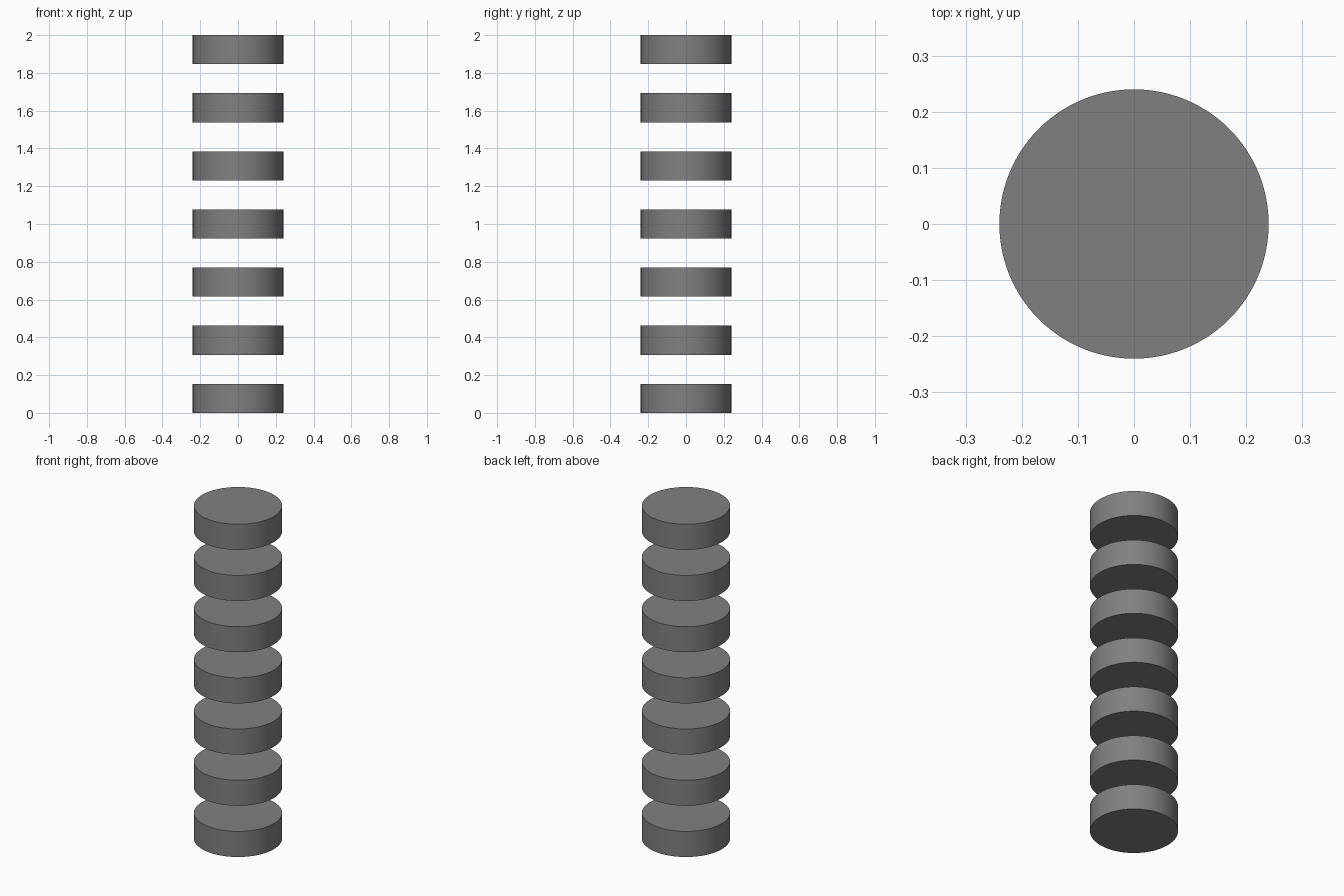
import bpy

if "Cube" in bpy.data.objects:
    bpy.data.objects.remove(bpy.data.objects["Cube"])

RADIUS = 0.24
COUNT = 7
HEIGHT = 2 / (2 * COUNT - 1)  # gaps are as tall as the discs

grey = bpy.data.materials.new("mid_grey")
grey.diffuse_color = (0.216, 0.216, 0.216, 1)
grey.use_nodes = True
grey.node_tree.nodes["Principled BSDF"].inputs["Base Color"].default_value = grey.diffuse_color

# Column of evenly spaced floating discs
for i in range(COUNT):
    bpy.ops.mesh.primitive_cylinder_add(
        vertices=96, radius=RADIUS, depth=HEIGHT,
        location=(0, 0, HEIGHT * (2 * i + 0.5)))
    disc = bpy.context.object
    disc.name = f"disc_{i + 1}"
    disc.data.materials.append(grey)
    bpy.ops.object.shade_smooth_by_angle()
